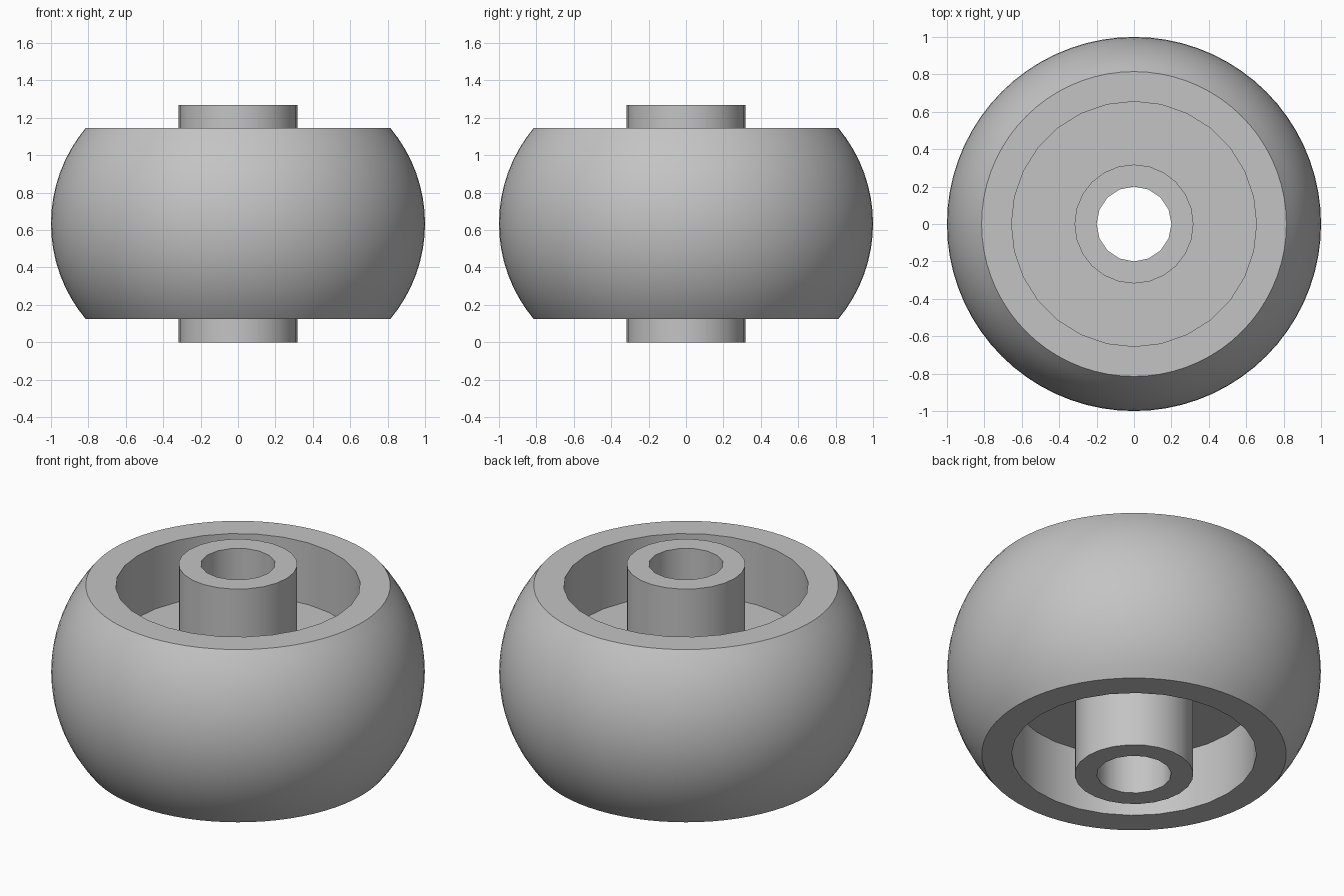
import bpy, math

if "Cube" in bpy.data.objects:
    bpy.data.objects.remove(bpy.data.objects["Cube"], do_unlink=True)

HEIGHT = 1.27
MID = HEIGHT / 2
RIM_HALF = 0.51        # half the width of the rolling body
RIM_RADIUS = 0.815     # radius at the flat side faces
WEB_HALF = 0.145       # half thickness of the central web
CROWN = 0.795          # radius of the crowned tread

grey = bpy.data.materials.new("grey")
grey.use_nodes = True
color = (0.55, 0.55, 0.55, 1)
grey.diffuse_color = color
grey.node_tree.nodes["Principled BSDF"].inputs["Base Color"].default_value = color


def lathe(name, profile, sides):
    """Closed solid from (radius, z) points, capped at both ends."""
    verts, faces = [], []
    for r, z in profile:
        for i in range(sides):
            a = math.tau * i / sides
            verts.append((r * math.cos(a), r * math.sin(a), z))
    for k in range(len(profile) - 1):
        for i in range(sides):
            j = (i + 1) % sides
            a, b = k * sides, (k + 1) * sides
            faces.append((a + i, a + j, b + j, b + i))
    faces.append(tuple(reversed(range(sides))))
    faces.append(tuple(range(len(verts) - sides, len(verts))))
    mesh = bpy.data.meshes.new(name)
    mesh.from_pydata(verts, [], faces)
    mesh.materials.append(grey)
    obj = bpy.data.objects.new(name, mesh)
    bpy.context.collection.objects.link(obj)
    return obj


def cylinder(name, radius, low, high, sides):
    return lathe(name, [(radius, low), (radius, high)], sides)


def cut(target, cutter):
    """Subtract the cutter from the target, then discard the cutter."""
    mod = target.modifiers.new("cut", 'BOOLEAN')
    mod.operation = 'DIFFERENCE'
    mod.solver = 'EXACT'
    mod.object = cutter
    select(target)
    bpy.ops.object.modifier_apply(modifier=mod.name)
    bpy.data.objects.remove(cutter, do_unlink=True)


def select(obj):
    bpy.ops.object.select_all(action='DESELECT')
    obj.select_set(True)
    bpy.context.view_layer.objects.active = obj


# Crowned rolling body
sweep = math.asin(RIM_HALF / CROWN)
steps = 16
tread = []
for k in range(steps + 1):
    a = sweep * (2 * k / steps - 1)
    tread.append((1 - CROWN + CROWN * math.cos(a), MID + CROWN * math.sin(a)))
roller = lathe("roller_body", tread, 72)

# Recess on each side, leaving the central web, and a seat for the hub
for side in (-1, 1):
    ends = sorted((MID + side * WEB_HALF, MID + side))
    cut(roller, cylinder("recess_cutter", 0.655, *ends, 28))
cut(roller, cylinder("hub_seat_cutter", 0.26, -1, 2, 24))

# Hub sleeve with a through bore
hub = cylinder("hub", 0.318, 0, HEIGHT, 24)
cut(hub, cylinder("bore_cutter", 0.2, -1, 2, 16))

for part in (roller, hub):
    select(part)
    bpy.ops.object.shade_smooth_by_angle(angle=math.radians(30))
